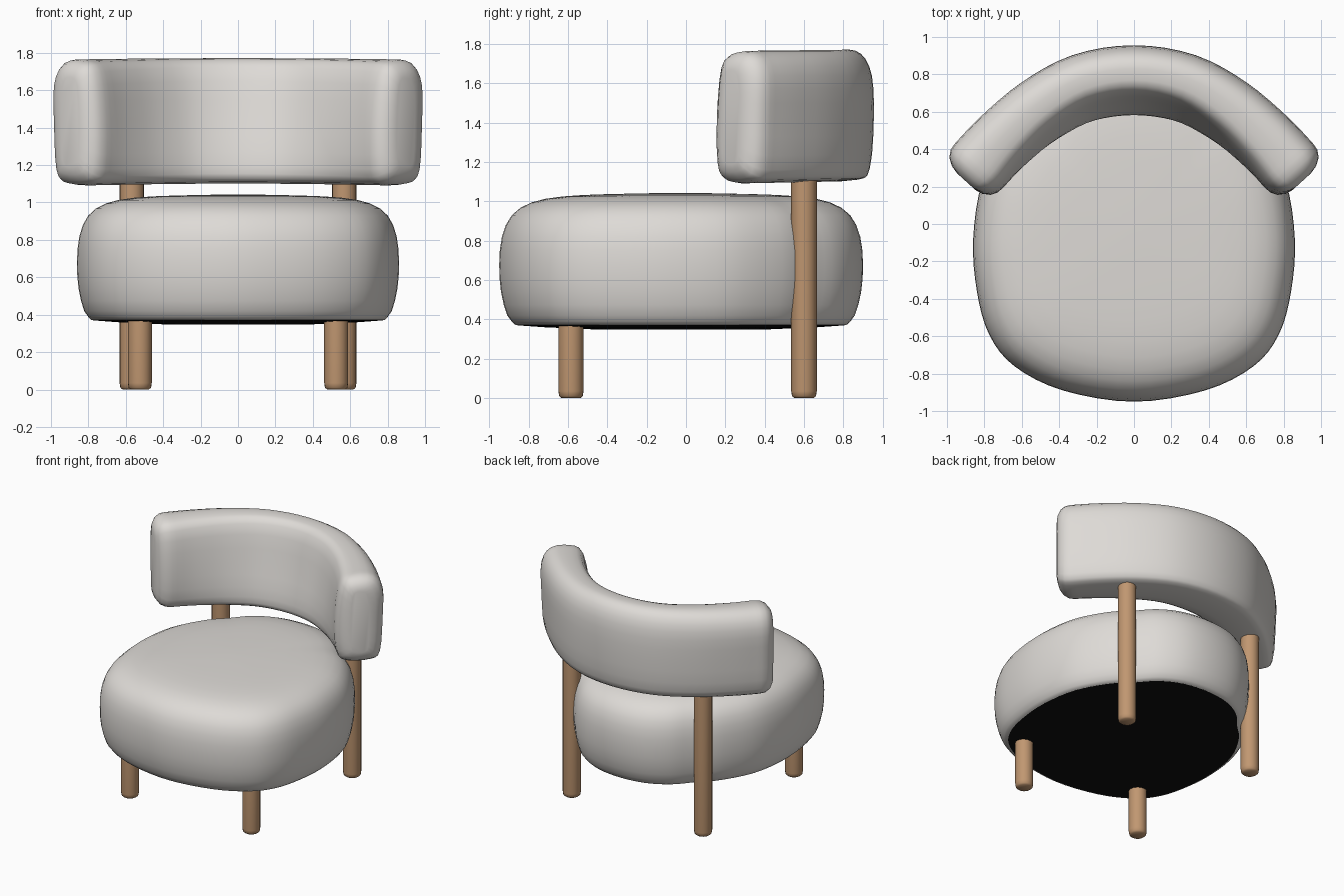
import bpy, bmesh, math
from mathutils import Vector

cube = bpy.data.objects.get("Cube")
if cube:
    bpy.data.objects.remove(cube, do_unlink=True)


def material(name, r, g, b):
    m = bpy.data.materials.new(name)
    m.use_nodes = True
    m.diffuse_color = (r, g, b, 1)
    bsdf = next(n for n in m.node_tree.nodes if n.type == 'BSDF_PRINCIPLED')
    bsdf.inputs["Base Color"].default_value = (r, g, b, 1)
    bsdf.inputs["Roughness"].default_value = 0.8
    return m


fabric = material("warm grey fabric", 0.73, 0.705, 0.675)
wood = material("light wood", 0.53, 0.31, 0.165)
black = material("black underside", 0.005, 0.005, 0.005)


def spline(points, steps, closed=False):
    """Smooth curve through the points."""
    n, out = len(points), []
    pts = [Vector(p) for p in points]

    def at(i):
        return pts[i % n] if closed else pts[max(0, min(n - 1, i))]
    for i in range(n if closed else n - 1):
        a, b, c, d = (at(i + k) for k in (-1, 0, 1, 2))
        for s in range(steps):
            t = s / steps
            out.append(0.5 * (2 * b + (c - a) * t + (2 * a - 5 * b + 4 * c - d) * t ** 2
                              + (3 * b - a - 3 * c + d) * t ** 3))
    if not closed:
        out.append(pts[-1])
    return out


def loft(name, rings, mat, angle=45):
    """Skin closed rings of equal length and cap both ends."""
    bm = bmesh.new()
    loops = [[bm.verts.new(p) for p in ring] for ring in rings]
    n = len(loops[0])
    for a, b in zip(loops, loops[1:]):
        for i in range(n):
            j = (i + 1) % n
            bm.faces.new((a[i], a[j], b[j], b[i]))
    bm.faces.new(loops[0][::-1])
    bm.faces.new(loops[-1])
    bmesh.ops.recalc_face_normals(bm, faces=bm.faces)
    mesh = bpy.data.meshes.new(name)
    bm.to_mesh(mesh)
    bm.free()
    mesh.materials.append(mat)
    mesh.polygons.foreach_set("use_smooth", [True] * len(mesh.polygons))
    mesh.set_sharp_from_angle(angle=math.radians(angle))
    obj = bpy.data.objects.new(name, mesh)
    bpy.context.collection.objects.link(obj)
    return obj


# Seat cushion: half outline mirrored, then stacked at varying scale
half = [(0.22, 0.87), (0.4, 0.775), (0.535, 0.63), (0.67, 0.49), (0.81, 0.23), (0.86, -0.08),
        (0.84, -0.36), (0.775, -0.59), (0.64, -0.76), (0.38, -0.89)]
outline = [(0, 0.9)] + half + [(0, -0.95)] + [(-x, y) for x, y in reversed(half)]
outline = spline(outline, 4, True)


def seat_ring(scale, z):
    return [(p.x * scale, (p.y + 0.03) * scale - 0.03, z) for p in outline]


profile = spline([(0.91, 0.372), (0.955, 0.42), (0.99, 0.54), (1, 0.68), (0.985, 0.82),
                  (0.93, 0.93), (0.82, 0.995), (0.65, 1.025), (0.4, 1.037), (0.06, 1.043)], 2)
loft("seat_cushion", [seat_ring(*p) for p in profile], fabric)
loft("seat_underside", [seat_ring(0.45, 0.348), seat_ring(0.75, 0.36), seat_ring(0.9, 0.37),
                        seat_ring(0.88, 0.385)], black)

# Backrest: section (outward offset, height) swept around a curved path
mid_section = spline([(-0.15, 1.11), (0.1, 1.11), (0.165, 1.17), (0.185, 1.42), (0.175, 1.64),
                      (0.12, 1.75), (0.03, 1.77), (-0.06, 1.725), (-0.13, 1.45),
                      (-0.185, 1.2)], 3, True)
end_section = spline([(-0.09, 1.1), (0.09, 1.1), (0.16, 1.16), (0.18, 1.42), (0.18, 1.64),
                      (0.11, 1.75), (-0.03, 1.76), (-0.12, 1.7), (-0.16, 1.45),
                      (-0.155, 1.18)], 3, True)
half_path = [(0.27, 0.727), (0.5, 0.602), (0.69, 0.442), (0.82, 0.305)]
path = spline([(-x, y) for x, y in reversed(half_path)] + [(0, 0.77)] + half_path, 4)


def back_ring(centre, tangent, blend, scale=1.0):
    normal = Vector((-tangent.y, tangent.x))
    ring = []
    for m, e in zip(mid_section, end_section):
        o, z = m.lerp(e, blend)
        p = centre + normal * o * scale
        ring.append((p.x, p.y, 1.43 + (z - 1.43) * (1 + (scale - 1) * 0.45)))
    return ring


tangents = [(path[min(i + 1, len(path) - 1)] - path[max(i - 1, 0)]).normalized()
            for i in range(len(path))]
body = [back_ring(p, t, min(1, abs(p.x) / 0.8) ** 2) for p, t in zip(path, tangents)]
caps = [(0.04, 0.97), (0.075, 0.85), (0.1, 0.63), (0.11, 0.38)]
start = [back_ring(path[0] - tangents[0] * d, tangents[0], 1, s) for d, s in reversed(caps)]
finish = [back_ring(path[-1] + tangents[-1] * d, tangents[-1], 1, s) for d, s in caps]
loft("backrest", start + body + finish, fabric, 60)


# Round legs with chamfered feet
def circle(x, y, r, z, n=20):
    return [(x + r * math.cos(math.tau * i / n), y + r * math.sin(math.tau * i / n), z)
            for i in range(n)]


def leg(name, x, y, r, top):
    loft(name, [circle(x, y, r * 0.75, 0), circle(x, y, r * 0.94, 0.01),
                circle(x, y, r, 0.035), circle(x, y, r, top)], wood)


for side, s in (("left", 1), ("right", -1)):
    leg("front_leg_" + side, s * 0.525, -0.585, 0.064, 0.42)
    leg("back_leg_" + side, s * 0.568, 0.6, 0.065, 1.16)
